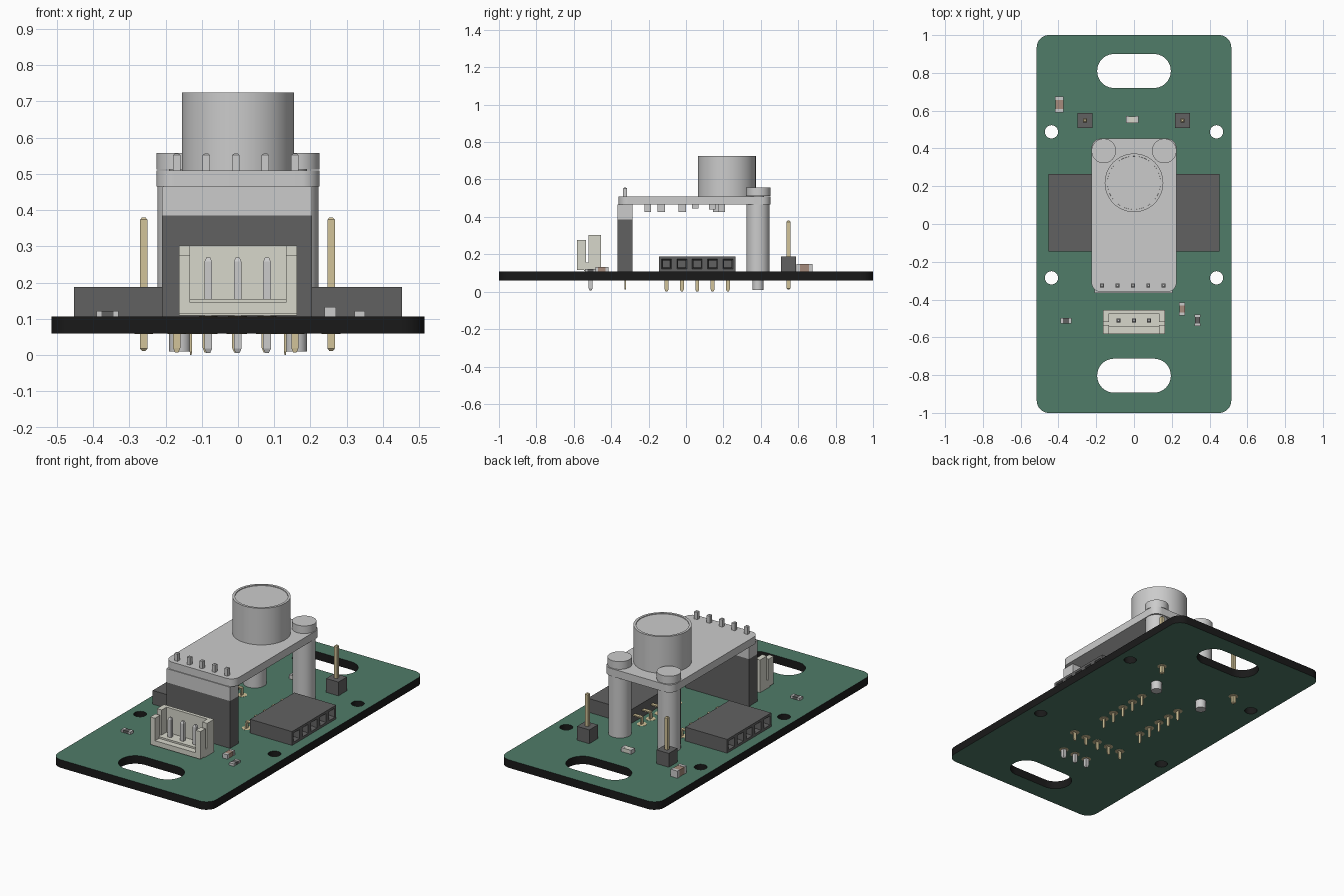
import bpy, bmesh, math
from mathutils import Matrix, Vector

if "Cube" in bpy.data.objects:
    bpy.data.objects.remove(bpy.data.objects["Cube"])


def material(name, r, g, b):
    m = bpy.data.materials.new(name)
    m.diffuse_color = (r, g, b, 1)
    m.use_nodes = True
    m.node_tree.nodes["Principled BSDF"].inputs["Base Color"].default_value = m.diffuse_color
    return m


GREEN = material("green_mask", 0.08, 0.2, 0.14)
BLACK = material("black_core", 0.01, 0.01, 0.01)
DARK = material("dark_plastic", 0.12, 0.12, 0.12)
GOLD = material("gold", 0.65, 0.55, 0.32)
CREAM = material("cream_plastic", 0.68, 0.68, 0.6)
BROWN = material("brown_ceramic", 0.38, 0.26, 0.2)


def finish(name, bm, mat=None):
    bmesh.ops.recalc_face_normals(bm, faces=bm.faces[:])
    me = bpy.data.meshes.new(name)
    bm.to_mesh(me)
    bm.free()
    if mat:
        me.materials.append(mat)
    ob = bpy.data.objects.new(name, me)
    bpy.context.collection.objects.link(ob)
    return ob


def add_box(bm, x0, x1, y0, y1, z0, z1):
    m = Matrix.Translation(((x0 + x1) / 2, (y0 + y1) / 2, (z0 + z1) / 2))
    m = m @ Matrix.Diagonal((x1 - x0, y1 - y0, z1 - z0, 1))
    return bmesh.ops.create_cube(bm, size=1, matrix=m)["verts"]


def add_cyl(bm, x, y, r, z0, z1, n=40):
    bmesh.ops.create_cone(bm, cap_ends=True, segments=n, radius1=r, radius2=r, depth=z1 - z0,
                          matrix=Matrix.Translation((x, y, (z0 + z1) / 2)))


def add_pin(bm, x, y, z0, z1, wx, wy, tip=0.012):
    # square pin with tapered ends
    zs = [(z0, 0.5), (z0 + tip, 1), (z1 - tip, 1), (z1, 0.5)]
    rings = [[bm.verts.new((x + sx * wx * k / 2, y + sy * wy * k / 2, z))
              for sx, sy in ((-1, -1), (1, -1), (1, 1), (-1, 1))] for z, k in zs]
    for a, b in zip(rings, rings[1:]):
        for i in range(4):
            bm.faces.new((a[i], a[(i + 1) % 4], b[(i + 1) % 4], b[i]))
    bm.faces.new(rings[0])
    bm.faces.new(rings[-1])


def boxes(name, items, mat=None):
    bm = bmesh.new()
    for b in items:
        add_box(bm, *b)
    return finish(name, bm, mat)


def rounded(cx, cy, hx, hy, r, n=10):
    pts = []
    for q, (sx, sy) in enumerate(((1, 1), (-1, 1), (-1, -1), (1, -1))):
        for i in range(n + 1):
            a = (q + i / n) * math.pi / 2
            pts.append((cx + sx * (hx - r) + r * math.cos(a), cy + sy * (hy - r) + r * math.sin(a)))
    return pts


def slab(name, loops, z0, z1, mats=()):
    # filled flat outline with holes, given thickness
    cu = bpy.data.curves.new(name, 'CURVE')
    cu.dimensions, cu.fill_mode, cu.extrude = '2D', 'BOTH', (z1 - z0) / 2
    for pts in loops:
        sp = cu.splines.new('POLY')
        sp.points.add(len(pts) - 1)
        for p, (x, y) in zip(sp.points, pts):
            p.co = (x, y, 0, 1)
        sp.use_cyclic_u = True
    tmp = bpy.data.objects.new(name + "_outline", cu)
    bpy.context.collection.objects.link(tmp)
    bpy.context.view_layer.update()
    me = bpy.data.meshes.new_from_object(tmp.evaluated_get(bpy.context.evaluated_depsgraph_get()))
    bpy.data.objects.remove(tmp)
    bm = bmesh.new()
    bm.from_mesh(me)
    bmesh.ops.remove_doubles(bm, verts=bm.verts[:], dist=1e-4)
    bmesh.ops.translate(bm, verts=bm.verts[:], vec=(0, 0, (z0 + z1) / 2))
    for f in bm.faces:
        f.material_index = 0
    ob = finish(name, bm)
    for m in mats:
        ob.data.materials.append(m)
    if len(mats) > 1:
        for p in ob.data.polygons:
            p.material_index = int(abs(p.normal.z) > 0.5)
    return ob


BOT, TOP = 0.06, 0.107
ROW_X = [-0.006 + 0.0815 * i for i in range(-2, 3)]
ROW_Y = [0.06 + 0.082 * i for i in range(-2, 3)]

# circuit board with two slots and four screw holes
loops = [rounded(0, 0, 0.515, 1, 0.065)]
loops += [rounded(0, y, 0.195, 0.09, 0.0895) for y in (0.81, -0.803)]
loops += [rounded(x, y, 0.035, 0.035, 0.0345, 6) for x in (-0.437, 0.437) for y in (0.488, -0.285)]
slab("circuit_board", loops, BOT, TOP, (BLACK, GREEN))

# raised microphone board
slab("upper_board", [rounded(0, 0.046, 0.225, 0.406, 0.05)], 0.465, 0.51)

# microphone capsule with a thin rim
bm = bmesh.new()
add_cyl(bm, 0, 0.218, 0.155, 0.51, 0.725, 64)
cap = [f for f in bm.faces if f.normal.z > 0.9 and len(f.verts) > 4]
bmesh.ops.inset_region(bm, faces=cap, thickness=0.014)
bmesh.ops.inset_region(bm, faces=cap, thickness=0.0005, depth=-0.004)
finish("microphone_capsule", bm)

# standoffs with bottom pegs and screw heads
for side, x in (("left", -0.16), ("right", 0.16)):
    bm = bmesh.new()
    add_cyl(bm, x, 0.385, 0.062, TOP, 0.466)
    add_cyl(bm, x, 0.385, 0.03, 0.01, TOP)
    finish("standoff_" + side, bm)
    bm = bmesh.new()
    add_cyl(bm, x, 0.387, 0.065, 0.513, 0.558)
    add_cyl(bm, x, 0.387, 0.03, 0.508, 0.514)
    finish("screw_head_" + side, bm)

# tall socket holding the upper board, with its pins
boxes("tall_socket", [(-0.21, 0.204, -0.365, -0.285, TOP, 0.385)], DARK)
boxes("upper_pin_strip", [(-0.21, 0.204, -0.365, -0.285, 0.385, 0.466)])
bm = bmesh.new()
for x in ROW_X:
    add_pin(bm, x, -0.325, 0.50, 0.556, 0.021, 0.021, 0.004)
finish("upper_pins", bm)
bm = bmesh.new()
for x in ROW_X:
    add_pin(bm, x, -0.325, 0.008, 0.12, 0.02, 0.007)
finish("tall_socket_legs", bm, GOLD)

# side-entry sockets facing outward, with bent legs
for side, s in (("left", -1), ("right", 1)):
    bm = bmesh.new()
    add_box(bm, *sorted((s * 0.18, s * 0.453)), -0.145, 0.265, TOP, 0.188)
    for i in range(4):
        bmesh.ops.bisect_plane(bm, geom=bm.verts[:] + bm.edges[:] + bm.faces[:],
                               plane_co=(0, -0.063 + 0.082 * i, 0), plane_no=(0, 1, 0))
    bm.normal_update()
    front = [f for f in bm.faces if f.normal.x * s > 0.9]
    for t, d in ((0.02, 0), (0.009, -0.018), (0.001, -0.12)):
        bmesh.ops.inset_individual(bm, faces=front, thickness=t, depth=d)
        bm.normal_update()
    finish("side_socket_" + side, bm, DARK)
    bm = bmesh.new()
    for y in ROW_Y:
        add_pin(bm, s * 0.13, y, 0, 0.15, 0.007, 0.02)
        add_box(bm, *sorted((s * 0.127, s * 0.19)), y - 0.01, y + 0.01, 0.144, 0.151)
    finish("side_socket_legs_" + side, bm, GOLD)

# single header pins
for side, x in (("left", -0.26), ("right", 0.257)):
    bm = bmesh.new()
    v = add_box(bm, x - 0.04, x + 0.04, 0.508, 0.588, TOP, 0.188)
    finish("pin_base_" + side, bm, DARK)
    bm = bmesh.new()
    add_pin(bm, x, 0.548, 0.012, 0.38, 0.02, 0.02, 0.006)
    finish("header_pin_" + side, bm, GOLD)

# three-way wire connector
W = 0.163
parts = [(-W, W, -0.545, -0.455, 0.11, 0.155), (-W, W, -0.475, -0.455, 0.15, 0.302),
         (-W, W, -0.582, -0.545, 0.115, 0.145)]
for a, b in ((-W, -0.132), (0.132, W)):
    parts += [(a, b, -0.52, -0.475, 0.15, 0.302), (a, b, -0.582, -0.535, 0.14, 0.277)]
boxes("wire_connector", parts, CREAM)
CONN_X = (-0.082, -0.001, 0.08)
bm = bmesh.new()
for x in CONN_X:
    add_pin(bm, x, -0.51, 0.006, 0.27, 0.021, 0.021)
finish("connector_pins", bm)

# plated rings around every board pin, both faces
spots = [(x, -0.325) for x in ROW_X] + [(x, -0.51) for x in CONN_X]
spots += [(s * 0.13, y) for s in (-1, 1) for y in ROW_Y] + [(-0.26, 0.548), (0.257, 0.548)]
bm = bmesh.new()
for x, y in spots:
    add_cyl(bm, x, y, 0.026, BOT - 0.001, TOP + 0.001, 20)
finish("plated_rings", bm, GOLD)


def chip(name, x, y, length, width, h, along_x, mat):
    # small surface part: body between two metal end caps
    def span(a, b, k, z1):
        return ((x + a, x + b, y - k, y + k, TOP, z1) if along_x
                else (x - k, x + k, y + a, y + b, TOP, z1))
    l, w = length / 2, width / 2
    boxes(name + "_body", [span(-l * 0.6, l * 0.6, w * 0.95, TOP + h * 0.96)], mat)
    boxes(name + "_ends", [span(-l, -l * 0.55, w, TOP + h), span(l * 0.55, l, w, TOP + h)])


chip("large_capacitor", -0.395, 0.633, 0.085, 0.045, 0.042, False, BROWN)
chip("small_capacitor", 0.255, -0.45, 0.07, 0.032, 0.026, False, BROWN)
chip("resistor_left", -0.36, -0.513, 0.06, 0.03, 0.015, True, DARK)
chip("resistor_right", 0.336, -0.51, 0.06, 0.03, 0.015, False, DARK)
chip("indicator_light", -0.01, 0.553, 0.065, 0.036, 0.024, True, CREAM)

# small parts on the underside of the upper board
under = [(-0.1, -0.205, 0.035, 0.425), (0.1, -0.205, 0.035, 0.425), (-0.05, -0.132, 0.042, 0.425),
         (0.08, -0.02, 0.042, 0.425), (-0.08, 0.05, 0.036, 0.445), (0.02, 0.14, 0.036, 0.44),
         (-0.06, 0.17, 0.05, 0.425), (0.09, 0.19, 0.035, 0.425)]
boxes("underside_parts", [(x - w / 2, x + w / 2, y - w / 2, y + w / 2, z, 0.466) for x, y, w, z in under])

# smooth the round parts, keeping edges sharp
bpy.ops.object.select_all(action='DESELECT')
for ob in bpy.data.objects:
    if ob.name.startswith(("microphone", "standoff", "screw", "circuit", "upper_board", "plated")):
        ob.select_set(True)
        bpy.context.view_layer.objects.active = ob
bpy.ops.object.shade_smooth_by_angle()
